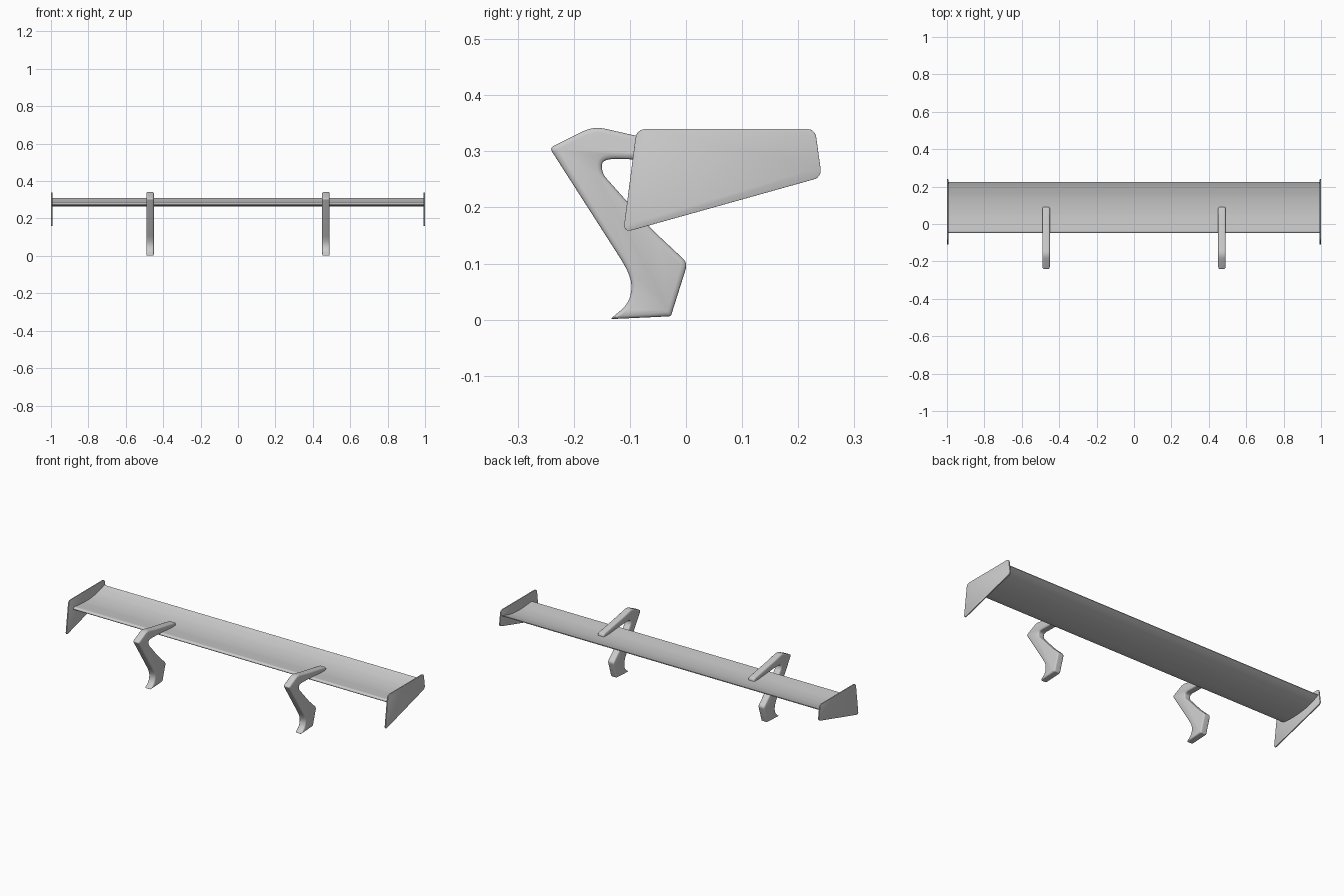
import bpy, bmesh
from mathutils import Vector

if "Cube" in bpy.data.objects:
    bpy.data.objects.remove(bpy.data.objects["Cube"])


def inset(points, d):
    """Move a closed (y, z, radius) outline inwards by d."""
    n = len(points)
    area = sum(points[i][0] * points[(i + 1) % n][1] - points[(i + 1) % n][0] * points[i][1]
               for i in range(n))
    s = 1 if area > 0 else -1
    out = []
    for i, (y, z, r) in enumerate(points):
        p = Vector((y, z))
        a = (p - Vector(points[i - 1][:2])).normalized()
        b = (Vector(points[(i + 1) % n][:2]) - p).normalized()
        na, nb = Vector((-a.y, a.x)) * s, Vector((-b.y, b.x)) * s
        q = p + (na + nb) * d / max(1 + na.dot(nb), 0.3)
        out.append((q.x, q.y, r))
    return out


def rounded(points, steps=6):
    """Round each corner by its radius-like length."""
    n, out = len(points), []
    for i, (y, z, r) in enumerate(points):
        p = Vector((y, z))
        a = Vector(points[i - 1][:2]) - p
        b = Vector(points[(i + 1) % n][:2]) - p
        p0 = p + a.normalized() * min(r, a.length * 0.47)
        p1 = p + b.normalized() * min(r, b.length * 0.47)
        for k in range(steps + 1):
            t = k / steps
            out.append(p0 * (1 - t) ** 2 + p * 2 * t * (1 - t) + p1 * t * t)
    return out


def loft(name, layers):
    """Join outlines at successive x positions into a closed solid."""
    bm = bmesh.new()
    rings = [[bm.verts.new((x, p[0], p[1])) for p in ring] for x, ring in layers]
    n = len(rings[0])
    for r0, r1 in zip(rings, rings[1:]):
        for i in range(n):
            j = (i + 1) % n
            bm.faces.new((r0[i], r0[j], r1[j], r1[i]))
    bm.faces.new(rings[0])
    bm.faces.new(rings[-1])
    bmesh.ops.recalc_face_normals(bm, faces=bm.faces)
    mesh = bpy.data.meshes.new(name)
    bm.to_mesh(mesh)
    bm.free()
    ob = bpy.data.objects.new(name, mesh)
    bpy.context.collection.objects.link(ob)
    return ob


def slab(name, outline, x, half, bevel, steps=4):
    """Plate across x with rounded edges."""
    side = []
    for k in range(steps + 1):
        t = k / steps
        side.append((half - bevel + bevel * (1 - t * t) ** 0.5, bevel * (1 - (1 - (1 - t) ** 2) ** 0.5)))
    side = [(half - bevel * (1 - t), bevel * (1 - (1 - t * t) ** 0.5))
            for t in [k / steps for k in range(steps + 1)]]
    profile = [(-w, d) for w, d in reversed(side)] + side
    return loft(name, [(x + w, rounded(inset(outline, d))) for w, d in profile])


# Wing blade: cambered section, hollow side up
wing = [(-0.05, 0.281, .005), (-0.043, 0.289, .006), (0.0, 0.285, .02), (0.05, 0.281, .02),
        (0.1, 0.282, .02), (0.15, 0.288, .02), (0.2, 0.301, .02), (0.225, 0.311, .001),
        (0.226, 0.307, .001), (0.19, 0.29, .02), (0.14, 0.275, .02), (0.08, 0.267, .02),
        (0.02, 0.265, .02), (-0.02, 0.267, .02), (-0.045, 0.273, .006)]
parts = [loft("wing_blade", [(-0.995, rounded(wing)), (0.995, rounded(wing))])]

# Side outlines of end plate and swan-neck strut
plate = [(-0.112, 0.155, .017), (-0.088, 0.34, .018), (0.23, 0.34, .016), (0.242, 0.254, .016)]
strut = [(-0.243, 0.306, .008), (-0.165, 0.345, .022), (-0.09, 0.328, .01), (0.088, 0.297, .01),
         (0.092, 0.274, .005), (0.0, 0.273, .02), (-0.06, 0.285, .02), (-0.15, 0.287, .026),
         (-0.15, 0.261, .013), (-0.06, 0.16, .02), (0.003, 0.101, .012), (-0.027, 0.006, .004),
         (-0.135, 0.001, .004), (-0.1, 0.03, .03), (-0.095, 0.075, .04)]

# Mirrored pairs
for side, s in (("left", -1), ("right", 1)):
    parts.append(slab("end_plate_" + side, plate, s * 0.9965, 0.0035, 0.001, 2))
    parts.append(slab("strut_" + side, strut, s * 0.47, 0.02, 0.008))

for ob in parts:
    ob.select_set(True)
bpy.context.view_layer.objects.active = parts[0]
bpy.ops.object.shade_smooth_by_angle(angle=0.6)
